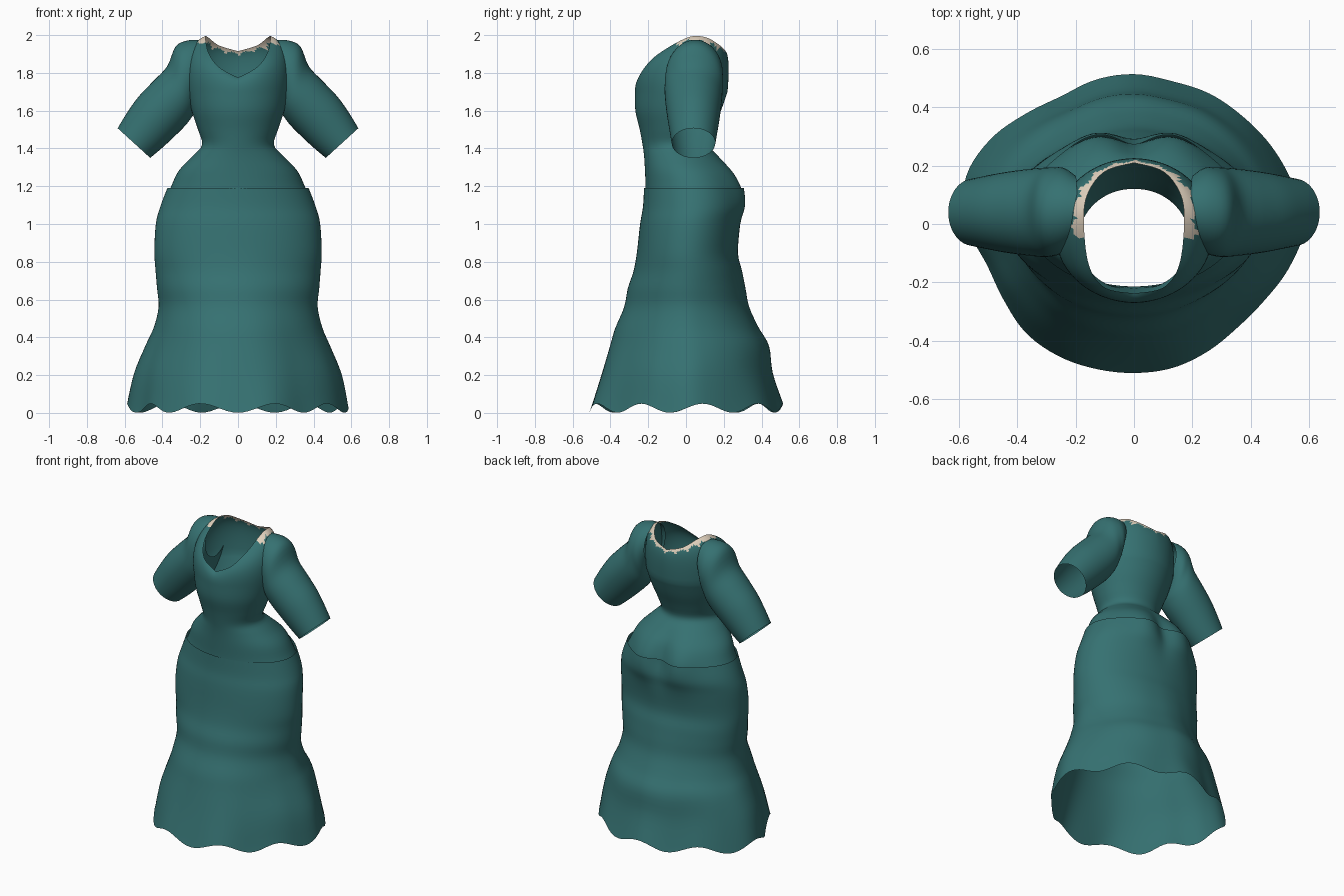
import bpy, bmesh, math, random
from mathutils import Vector

if "Cube" in bpy.data.objects:
    bpy.data.objects.remove(bpy.data.objects["Cube"])

random.seed(4)


def material(name, rgb):
    m = bpy.data.materials.new(name)
    m.diffuse_color = (*rgb, 1)
    m.use_nodes = True
    m.node_tree.nodes["Principled BSDF"].inputs["Base Color"].default_value = m.diffuse_color
    return m


TEAL = material("teal cloth", (0.036, 0.165, 0.166))
CREAM = material("cream trim", (0.76, 0.65, 0.52))


def spline(rows, steps):
    """Smooth interpolation through rows of numbers."""
    rows = [Vector(r) for r in rows]
    out = []
    for i in range(len(rows) - 1):
        p0, p1 = rows[max(i - 1, 0)], rows[i]
        p2, p3 = rows[i + 1], rows[min(i + 2, len(rows) - 1)]
        for k in range(steps):
            t = k / steps
            out.append(0.5 * (2 * p1 + (p2 - p0) * t + (2 * p0 - 5 * p1 + 4 * p2 - p3) * t * t
                              + (3 * p1 - p0 - 3 * p2 + p3) * t ** 3))
    return out + [rows[-1]]


def loft(name, rings, trim=False):
    """Skin closed rings into an open tube; trim paints ragged teeth along the last bands."""
    bm = bmesh.new()
    vs = [[bm.verts.new(p) for p in r] for r in rings]
    n = len(vs[0])
    teeth = [random.uniform(1.2, 3.4) for _ in range(n)]
    for j in range(len(vs) - 1):
        left = len(vs) - 2 - j
        for i in range(n):
            k = (i + 1) % n
            a, b, c, d = vs[j][i], vs[j][k], vs[j + 1][k], vs[j + 1][i]
            if trim and left < 5 and n * 0.21 < i < n * 0.78:
                depth = 1.1 + teeth[i // 5] * (1 - abs(i % 5 - 2) / 2.5)
                low, high = bm.faces.new((a, b, c)), bm.faces.new((a, c, d))
                high.material_index = int(left + 0.3 < depth)
                low.material_index = int(left + 0.7 < depth)
            else:
                bm.faces.new((a, b, c, d))
    bmesh.ops.recalc_face_normals(bm, faces=bm.faces)
    me = bpy.data.meshes.new(name)
    bm.to_mesh(me)
    bm.free()
    me.materials.append(TEAL)
    me.materials.append(CREAM)
    ob = bpy.data.objects.new(name, me)
    bpy.context.collection.objects.link(ob)
    bpy.context.view_layer.objects.active = ob
    ob.select_set(True)
    bpy.ops.object.shade_smooth_by_angle(angle=math.radians(50))
    ob.select_set(False)
    return ob


def section(z, rx, yf, yb, n):
    """Body cross-section, starting at the front, with a soft cleft at the seat."""
    pts = []
    cleft = math.exp(-((z - 1.18) / 0.14) ** 2)
    for i in range(n):
        a = 2 * math.pi * i / n
        x = rx * math.sin(a)
        y = (yf + yb) / 2 - (yb - yf) / 2 * math.cos(a)
        if math.cos(a) < 0:
            lobes = math.exp(-((abs(x) - 0.15) / 0.09) ** 2)
            y += cleft * (0.025 * lobes - 0.028 * math.exp(-(x / 0.06) ** 2))
        pts.append(Vector((x, y, z)))
    return pts


# Uneven hem outline: radius every 15 degrees, counter-clockwise from +x
HEM = [.585, .56, .54, .523, .515, .505, .512, .51, .503, .53, .572, .598,
       .575, .525, .518, .527, .523, .515, .512, .512, .506, .503, .52, .555]


def hem_radius(angle):
    u = (math.degrees(angle) % 360) / 15
    i, t = int(u) % 24, u % 1
    a, b, c, d = (HEM[(i + k) % 24] for k in (-1, 0, 1, 2))
    return b + 0.5 * t * (c - a + t * (2 * a - 5 * b + 4 * c - d + t * (3 * (b - c) + d - a)))


# Skirt: height, half width, front, back
skirt_rows = [(1.19, .374, -.222, .298), (1.09, .412, -.228, .308), (1.0, .435, -.243, .29),
              (.85, .443, -.26, .275), (.75, .437, -.278, .297), (.66, .43, -.308, .315),
              (.56, .422, -.328, .335), (.45, .447, -.375, .385), (.35, .49, -.405, .44),
              (.2, .55, -.452, .46), (.025, .585, -.512, .515)]
N = 120
skirt_rings = []
for z, rx, yf, yb in spline(skirt_rows, 4):
    low = min(max((0.9 - z) / 0.85, 0), 1)
    ring = section(z, rx, yf, yb, N)
    for i, p in enumerate(ring):
        a = 2 * math.pi * i / N
        ang = math.atan2(p.y, p.x)
        oval = 1 / math.hypot(math.cos(ang) / .585, math.sin(ang) / .513)
        f = 1 + (hem_radius(ang) / oval - 1) * low
        p.x *= f
        p.y *= f
        p.z -= 0.024 * math.cos(9 * a) * low ** 4            # scalloped hem
    skirt_rings.append(ring)
loft("skirt", skirt_rings)

# Bodice: hips, waist and bust
body_rows = [(1.12, .394, -.217, .294), (1.19, .358, -.214, .285), (1.28, .315, -.217, .245),
             (1.36, .24, -.222, .175), (1.42, .19, -.23, .122), (1.5, .212, -.245, .142),
             (1.6, .245, -.268, .185), (1.7, .267, -.27, .22)]
M = 96
body_rings = [section(*r, M) for r in spline(body_rows, 4)]

# Neckline: one half from front to back, mirrored
half = spline([(0, -.238, 1.775), (.1, -.218, 1.83), (.155, -.14, 1.905), (.172, .01, 1.988),
               (.158, .105, 1.988), (.1, .18, 1.945), (0, .21, 1.915)], M // 12)
neck = half + [Vector((-p.x, p.y, p.z)) for p in half[-2:0:-1]]
base = body_rings[-1]
for s in range(1, 13):
    t = s / 12
    ring = []
    for b, e in zip(base, neck):
        c = Vector((b.x * 1.1, b.y * (1.0 if b.y < 0 else 1.07), b.z + (e.z - b.z) * 0.86))
        ring.append(b * (1 - t) ** 2 + c * 2 * t * (1 - t) + e * t * t)
    body_rings.append(ring)
loft("bodice", body_rings, trim=True)

# Sleeves: outer x, outer z, inner x, inner z, half depth, centre y
sleeve_rows = [(.195, 1.974, .205, 1.72, .115, .05), (.265, 1.972, .215, 1.65, .145, .047),
               (.33, 1.94, .225, 1.6, .152, .042), (.375, 1.835, .245, 1.565, .153, .04),
               (.45, 1.755, .28, 1.52, .148, .04), (.53, 1.67, .34, 1.46, .138, .04),
               (.59, 1.585, .405, 1.4, .126, .04), (.637, 1.507, .465, 1.35, .115, .04)]
for side, label in ((1, "right"), (-1, "left")):
    rings = []
    for ox, oz, ix, iz, ry, cy in spline(sleeve_rows, 4):
        ring = []
        for i in range(48):
            a = 2 * math.pi * i / 48
            u = math.cos(a) / 2
            ring.append(Vector((side * ((ox + ix) / 2 + (ox - ix) * u), cy + ry * math.sin(a),
                                (oz + iz) / 2 + (oz - iz) * u)))
        rings.append(ring)
    loft(label + "_sleeve", rings)
